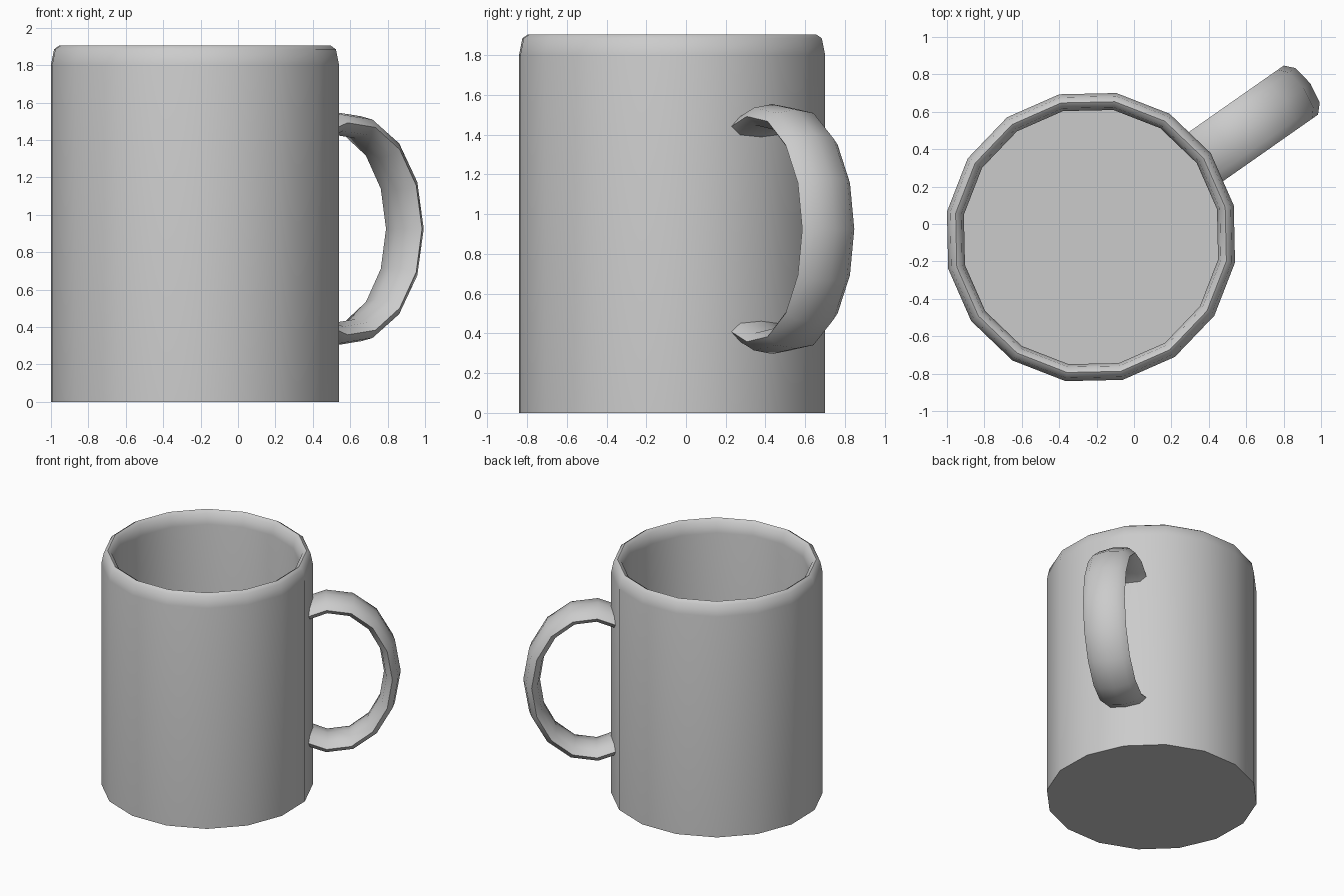
import bpy, bmesh
from math import sin, cos, radians, pi
from mathutils import Vector

if "Cube" in bpy.data.objects:
    bpy.data.objects.remove(bpy.data.objects["Cube"])

CENTRE = Vector((-0.23, -0.07, 0))   # mug axis
AIM = radians(35)                    # direction the handle points
OUT = Vector((cos(AIM), sin(AIM), 0))
SIDE = Vector((-sin(AIM), cos(AIM), 0))
UP = Vector((0, 0, 1))


def loft(name, rings):
    """Skin closed rings of points and cap both ends."""
    bm = bmesh.new()
    loops = [[bm.verts.new(p) for p in ring] for ring in rings]
    for a, b in zip(loops, loops[1:]):
        n = len(a)
        for i in range(n):
            j = (i + 1) % n
            bm.faces.new((a[i], a[j], b[j], b[i]))
    bm.faces.new(loops[0])
    bm.faces.new(loops[-1])
    bmesh.ops.recalc_face_normals(bm, faces=bm.faces)
    mesh = bpy.data.meshes.new(name)
    bm.to_mesh(mesh)
    bm.free()
    obj = bpy.data.objects.new(name, mesh)
    bpy.context.collection.objects.link(obj)
    bpy.ops.object.select_all(action='DESELECT')
    obj.select_set(True)
    bpy.context.view_layer.objects.active = obj
    bpy.ops.object.shade_smooth_by_angle(angle=radians(55))
    return obj


# Cup: 16-sided wall, rounded rim, hollow inside
profile = [(0.782, 0), (0.782, 1.80), (0.765, 1.885), (0.735, 1.905),
           (0.705, 1.885), (0.69, 1.80), (0.69, 0.09)]
SIDES = 16
cup_rings = []
for r, z in profile:
    angles = [AIM + 2 * pi * i / SIDES for i in range(SIDES)]
    cup_rings.append([CENTRE + Vector((r * cos(a), r * sin(a), z)) for a in angles])
loft("mug_body", cup_rings)

# Handle: flat oval section swept along an upright oval arc, ends buried in the wall
handle_rings = []
for deg in (-116, -96, -72, -48, -24, 0, 24, 48, 72, 96, 116):
    t = radians(deg)
    ring = []
    for k in range(8):
        s = 2 * pi * k / 8
        grow = 0.062 * cos(s)
        ring.append(CENTRE + OUT * (0.93 + (0.44 + grow) * cos(t))
                    + SIDE * (0.16 * sin(s))
                    + UP * (0.925 + (0.57 + grow) * sin(t)))
    handle_rings.append(ring)
loft("handle", handle_rings)
